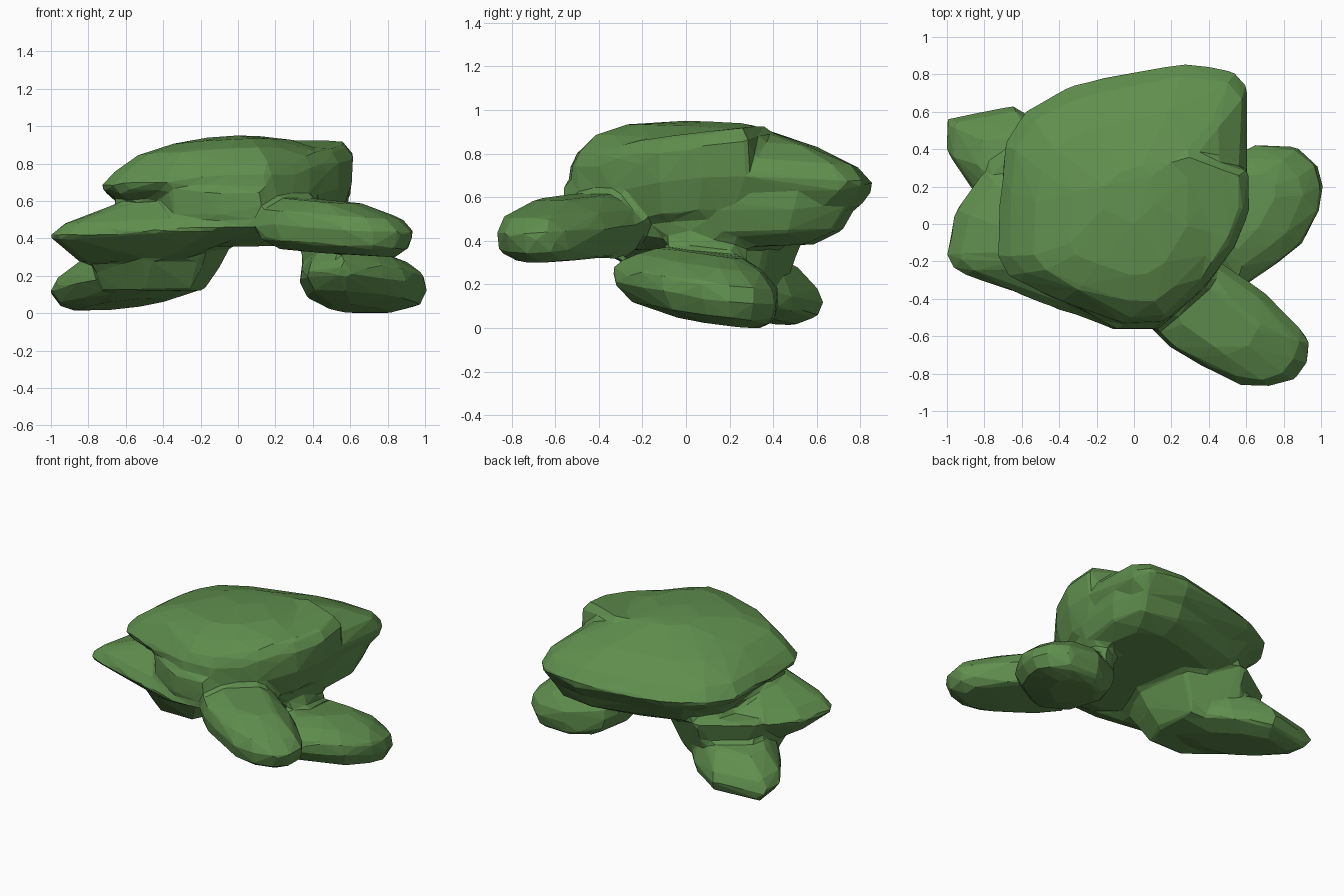
import bpy, bmesh, random
from mathutils import Vector

random.seed(4)
leaf = bpy.data.materials.new("leaf_green")
leaf.diffuse_color = (0.115, 0.27, 0.075, 1)
mass = bmesh.new()


def clump(outline, levels, tilt=(0, 0), jitter=0.012):
    """Add a faceted foliage mass: a plan outline scaled at several heights.
    levels: (z, scale, shift_x, shift_y); tilt: z slope along x and y."""
    c = sum((Vector(p) for p in outline), Vector((0, 0))) / len(outline)
    verts = []
    for z, s, dx, dy in levels:
        for p in outline:
            d = (Vector(p) - c) * s
            j = jitter if s < 1 else 0
            verts.append(mass.verts.new((c.x + d.x + dx + random.uniform(-j, j),
                                         c.y + d.y + dy + random.uniform(-j, j),
                                         max(0, z + tilt[0] * d.x + tilt[1] * d.y))))
    bmesh.ops.convex_hull(mass, input=verts)
    bmesh.ops.delete(mass, geom=[v for v in verts if v.is_valid and not v.link_faces],
                     context='VERTS')


# Large top canopy, drooping towards the back left
clump([(-.73, -.17), (-.71, .2), (-.69, .42), (-.58, .6), (-.35, .73), (-.15, .78),
       (.05, .79), (.27, .86), (.54, .81), (.6, .73), (.6, .2), (.58, 0),
       (.48, -.2), (.33, -.38), (.15, -.52), (-.05, -.53), (-.4, -.41), (-.66, -.28)],
      [(.58, .86, .05, .02), (.64, .97, .01, 0), (.68, 1.01, 0, 0), (.76, .93, .015, -.02),
       (.85, .73, .01, -.09), (.91, .48, .02, -.12), (.94, .2, .02, -.05)],
      tilt=(.04, -.06))

# Upright right and front shoulders of the canopy
clump([(.61, .28), (.61, .08), (.54, -.12), (.38, -.34), (.16, -.53), (-.05, -.54),
       (-.3, -.44), (-.1, .2), (.3, .4)],
      [(.5, .86, 0, 0), (.66, 1, 0, 0), (.8, .99, 0, 0), (.87, .9, -.01, .02)],
      tilt=(.03, .12))

# Lower body of the canopy, deeper at the back
clump([(-.62, .05), (-.6, .42), (-.42, .62), (-.1, .7), (.25, .78), (.52, .74), (.59, .5),
       (.56, .15), (.46, -.12), (.3, -.35), (.12, -.56), (-.1, -.56), (-.35, -.42)],
      [(.37, .68, .05, 0), (.43, .88, .03, 0), (.54, 1, 0, 0), (.68, 1, 0, 0)],
      tilt=(0, .03))

# Front left spreading clump
clump([(-1.01, -.17), (-.96, .07), (-.8, .28), (-.4, .3), (0, 0), (.14, -.56), (-.1, -.57),
       (-.4, -.44), (-.65, -.33), (-.96, -.25)],
      [(.28, .5, -.08, .1), (.385, .82, .01, .02), (.435, 1.01, 0, 0), (.5, .86, .02, 0),
       (.59, .5, .1, 0)],
      tilt=(.05, 0))

# Front right clump
clump([(.1, -.56), (.2, -.66), (.37, -.76), (.57, -.86), (.72, -.865), (.86, -.83),
       (.93, -.73), (.94, -.63), (.88, -.55), (.7, -.37), (.57, -.28), (.42, -.18), (.2, -.2)],
      [(.32, .75, 0, .03), (.37, .95, 0, 0), (.46, 1.01, 0, 0), (.53, .88, -.03, 0),
       (.6, .5, -.1, .05)],
      tilt=(-.06, .04))

# Low right clump, tipped up at the front
clump([(.57, -.34), (.37, -.22), (.33, .1), (.42, .3), (.56, .38), (.65, .42), (.87, .41),
       (.98, .31), (1.01, .2), (.99, .08), (.9, -.1), (.78, -.2)],
      [(.015, .5, -.04, .08), (.065, .87, 0, .02), (.15, 1.01, 0, 0), (.22, .97, 0, 0),
       (.29, .76, -.03, 0), (.34, .5, -.1, 0)],
      tilt=(-.04, -.13))

# Low back left clump, tipped up at the front
clump([(-1, .56), (-1, .38), (-.86, .18), (-.66, -.06), (-.35, -.18), (-.15, -.1),
       (-.16, .2), (-.4, .48), (-.65, .63)],
      [(.045, .55, -.05, .06), (.1, .9, 0, .02), (.17, 1.01, 0, 0), (.23, .95, .01, -.01),
       (.33, .72, .06, -.02)],
      tilt=(.06, -.12))

# Neck widening from the low left clump up into the canopy
clump([(-.8, -.02), (-.74, .3), (-.47, .48), (-.15, .34), (-.08, 0), (-.18, -.24), (-.5, -.24)],
      [(.12, .78, -.02, .03), (.25, .95, 0, 0), (.45, 1.2, .02, 0)])

# Neck joining the low right clump to the canopy
clump([(.36, .02), (.36, .22), (.48, .28), (.55, .2), (.55, 0), (.48, -.12)],
      [(.2, 1, 0, 0), (.32, 1, -.02, 0), (.45, .9, -.04, .02)])

# Fuse the clumps into one skin and reduce it to irregular flat facets
bmesh.ops.recalc_face_normals(mass, faces=mass.faces)
me = bpy.data.meshes.new("foliage")
mass.to_mesh(me)
mass.free()
me.materials.append(leaf)
foliage = bpy.data.objects.new("foliage", me)
bpy.context.collection.objects.link(foliage)

fuse = foliage.modifiers.new("fuse", 'REMESH')
fuse.mode = 'VOXEL'
fuse.voxel_size = 0.02
soften = foliage.modifiers.new("soften", 'SMOOTH')
soften.factor = 0.5
soften.iterations = 5
facet = foliage.modifiers.new("facet", 'DECIMATE')
facet.ratio = 0.022
